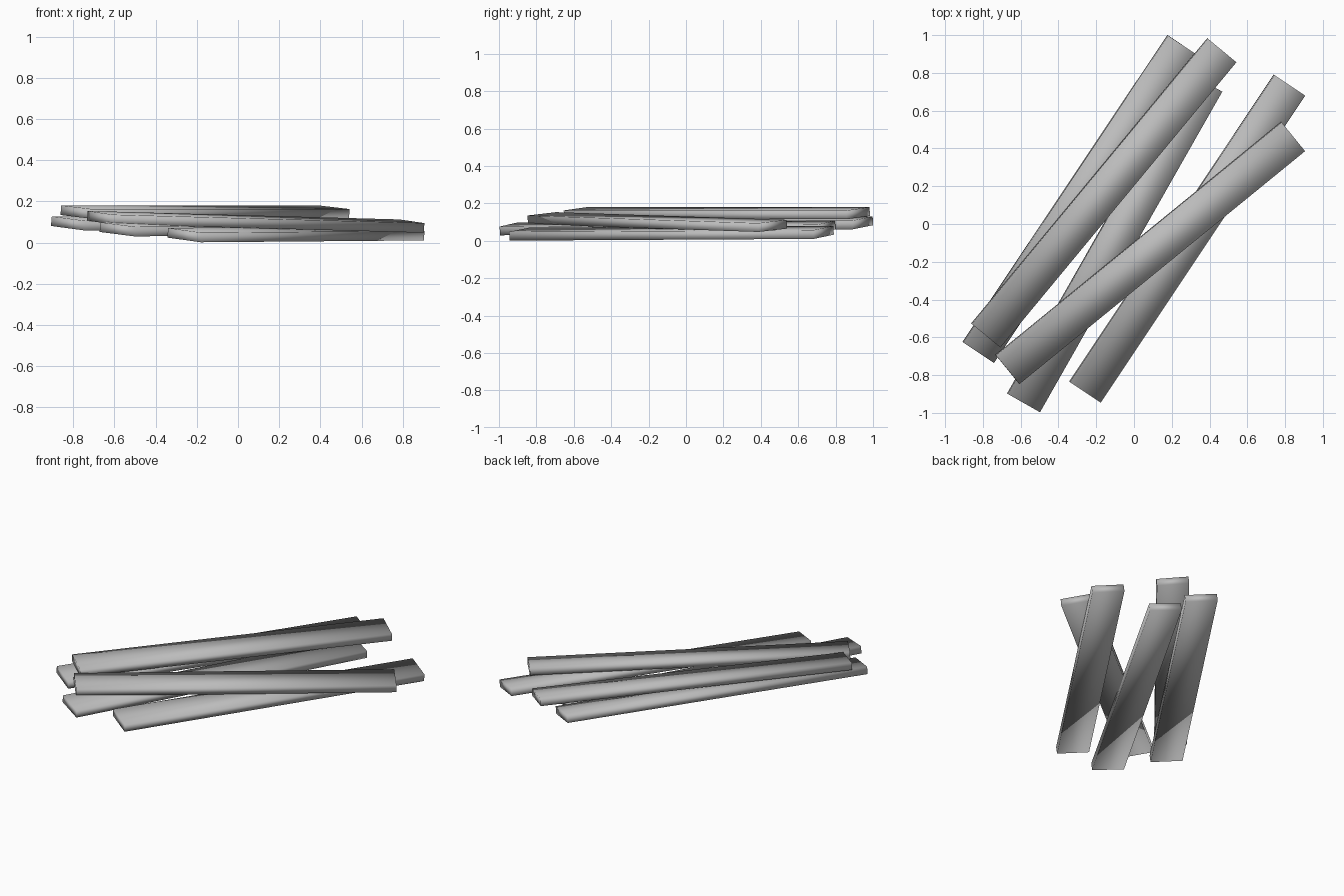
import bpy
import bmesh
from mathutils import Matrix, Vector

default = bpy.data.objects.get("Cube")
if default:
    bpy.data.objects.remove(default, do_unlink=True)

WIDTH, THICKNESS = 0.197, 0.047

# Single weathered grey for every plank
grey = bpy.data.materials.new("plank_grey")
grey.use_nodes = True
colour = (0.5, 0.5, 0.5, 1.0)
grey.diffuse_color = colour
grey.node_tree.nodes["Principled BSDF"].inputs["Base Color"].default_value = colour


def plank(name, near, far, drop):
    """Softly shaded board between two end centres, its right edge lowered by drop."""
    near, far = Vector(near), Vector(far)
    along = (far - near).normalized()
    side = along.cross(Vector((0, 0, 1))).normalized()
    side = (side * WIDTH - Vector((0, 0, drop))).normalized()
    up = side.cross(along).normalized()
    side = along.cross(up)
    frame = Matrix((side, along, up)).transposed().to_4x4()
    frame.translation = (near + far) / 2

    bm = bmesh.new()
    bmesh.ops.create_cube(bm, size=1)
    bmesh.ops.scale(bm, vec=(WIDTH, (far - near).length, THICKNESS), verts=bm.verts)
    bmesh.ops.transform(bm, matrix=frame, verts=bm.verts)
    bmesh.ops.recalc_face_normals(bm, faces=bm.faces)
    for face in bm.faces:
        face.smooth = True
    mesh = bpy.data.meshes.new(name)
    bm.to_mesh(mesh)
    bm.free()
    mesh.materials.append(grey)
    bpy.context.collection.objects.link(bpy.data.objects.new(name, mesh))


# Bottom layer
plank("lower_left_plank", (-0.26, -0.89, 0.036), (0.823, 0.735, 0.045), 0.023)
plank("lower_middle_plank", (-0.585, -0.947, 0.064), (0.38, 0.75, 0.074), 0.022)
# Middle layer
plank("lower_right_plank", (-0.825, -0.68, 0.093), (0.26, 0.945, 0.096), 0.022)
plank("crossing_plank", (-0.67, -0.77, 0.121), (0.842, 0.463, 0.08), 0.018)
# Top layer
plank("upper_plank", (-0.785, -0.59, 0.148), (0.465, 0.92, 0.148), 0.018)
